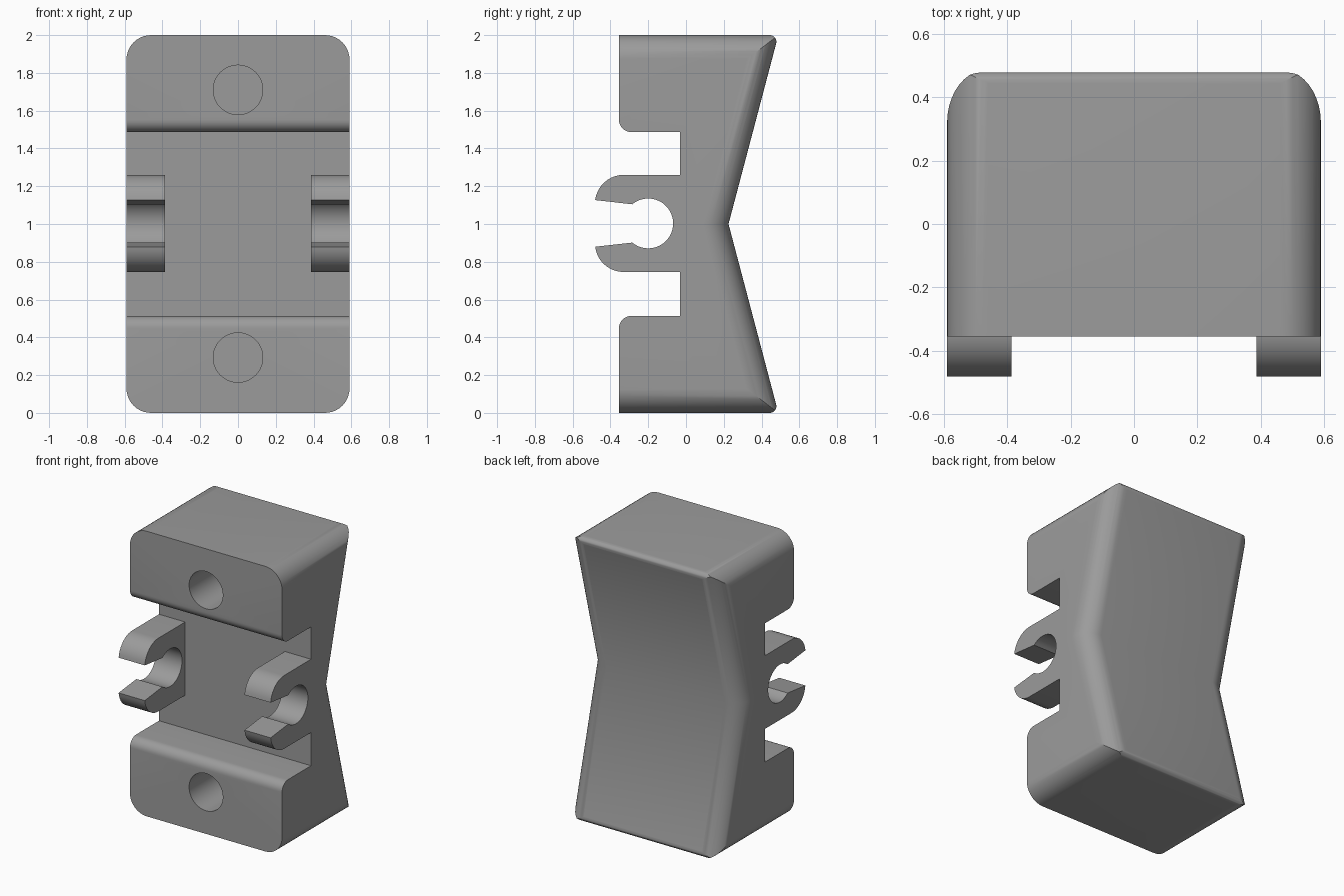
import bpy, bmesh, math

if "Cube" in bpy.data.objects:
    bpy.data.objects.remove(bpy.data.objects["Cube"])

grey = bpy.data.materials.new("grey plastic")
grey.diffuse_color = (0.33, 0.33, 0.33, 1)
grey.use_nodes = True
grey.node_tree.nodes["Principled BSDF"].inputs["Base Color"].default_value = grey.diffuse_color

W = 0.59            # half width
SLOPE = 0.264       # slant of the waisted back
BACK = 0.225        # back position at the waist


def arc(cx, cy, r, a0, a1, n=10, ry=None):
    ry = ry or r
    return [(cx + r * math.cos(math.radians(a0 + (a1 - a0) * i / n)),
             cy + ry * math.sin(math.radians(a0 + (a1 - a0) * i / n))) for i in range(n + 1)]


def loft(name, rings):
    """Closed solid through rings with equal point counts."""
    bm = bmesh.new()
    vs = [[bm.verts.new(p) for p in ring] for ring in rings]
    n = len(vs[0])
    for a, b in zip(vs, vs[1:]):
        for i in range(n):
            bm.faces.new((a[i], a[(i + 1) % n], b[(i + 1) % n], b[i]))
    bm.faces.new(vs[0])
    bm.faces.new(vs[-1])
    bmesh.ops.recalc_face_normals(bm, faces=bm.faces)
    me = bpy.data.meshes.new(name)
    bm.to_mesh(me)
    bm.free()
    me.materials.append(grey)
    ob = bpy.data.objects.new(name, me)
    bpy.context.collection.objects.link(ob)
    return ob


def along_x(name, pts, x0, x1):
    return loft(name, [[(x, y, z) for y, z in pts] for x in (x0, x1)])


def along_y(name, pts, y0, y1):
    return loft(name, [[(x, y, z) for x, z in pts] for y in (y0, y1)])


def combine(ob, tool, op):
    m = ob.modifiers.new(op, 'BOOLEAN')
    m.operation, m.object, m.solver = op, tool, 'EXACT'
    bpy.context.view_layer.objects.active = ob
    bpy.ops.object.modifier_apply(modifier=m.name)
    bpy.data.objects.remove(tool)


# Block with a waisted back and rounded back side edges
rings = []
for z in (-0.1, 1, 2.1):
    yb = BACK + SLOPE * abs(z - 1)
    sec = ([(-W, -0.6), (W, -0.6)]
           + arc(W - 0.13, yb - 0.134, 0.13, 0, 90, 10, 0.134)
           + arc(-W + 0.13, yb - 0.134, 0.13, 90, 180, 10, 0.134))
    rings.append([(x, y, z) for x, y in sec])
body = loft("body", rings)

# Side profile: rounded back tips, front recess with rounded lips
tip_angle = -math.degrees(math.atan(SLOPE))
r = 0.035
tip_y = BACK + SLOPE * (1 - r) - r * math.hypot(1, SLOPE)
upper = ([(-0.033, 1.487), (-0.29, 1.487)]
         + arc(-0.29, 1.552, 0.065, 270, 180, 8)
         + [(-0.355, 2)]
         + arc(tip_y, 2 - r, r, 90, tip_angle, 8)
         + [(0.7, 1.8)])
upper[0] = (-0.033, 1.487)
profile = upper + [(y, 2 - z) for y, z in reversed(upper)]
combine(body, along_x("side_shape", profile, -0.8, 0.8), 'INTERSECT')

# Rounded corners of the front outline
c = 0.13
w = W + 0.0004
outline = (arc(w - c, 2 - c, c, 0, 90) + arc(-w + c, 2 - c, c, 90, 180)
           + arc(-w + c, c, c, 180, 270) + arc(w - c, c, c, 270, 360))
combine(body, along_y("front_shape", outline, -0.8, 0.8), 'INTERSECT')

# Blind screw holes
for z in (0.293, 1.71):
    hole = arc(0, z, 0.131, 0, 360, 48)[:-1]
    combine(body, along_y("hole_cutter", hole, -0.6, 0.1), 'DIFFERENCE')

# Pair of open snap clips
ZC = 1.003
jaw = ([(0.03, 0.257), (-0.33, 0.257)]
       + arc(-0.33, 0.105, 0.152, 90, 173, 10)
       + [(-0.285, 0.102)])
socket = arc(-0.2, 0, 0.132, 129.8, -129.8, 32)
clip = jaw[:-1] + socket + [(y, -z) for y, z in reversed(jaw[:-1])]
clip = [(y, ZC + z) for y, z in clip]
for s in (-1, 1):
    combine(body, along_x("clip", clip, s * 0.387, s * W), 'UNION')

bpy.ops.object.select_all(action='DESELECT')
body.select_set(True)
bpy.context.view_layer.objects.active = body
bpy.ops.object.shade_smooth_by_angle(angle=math.radians(30))
body.name = "clip_block"
